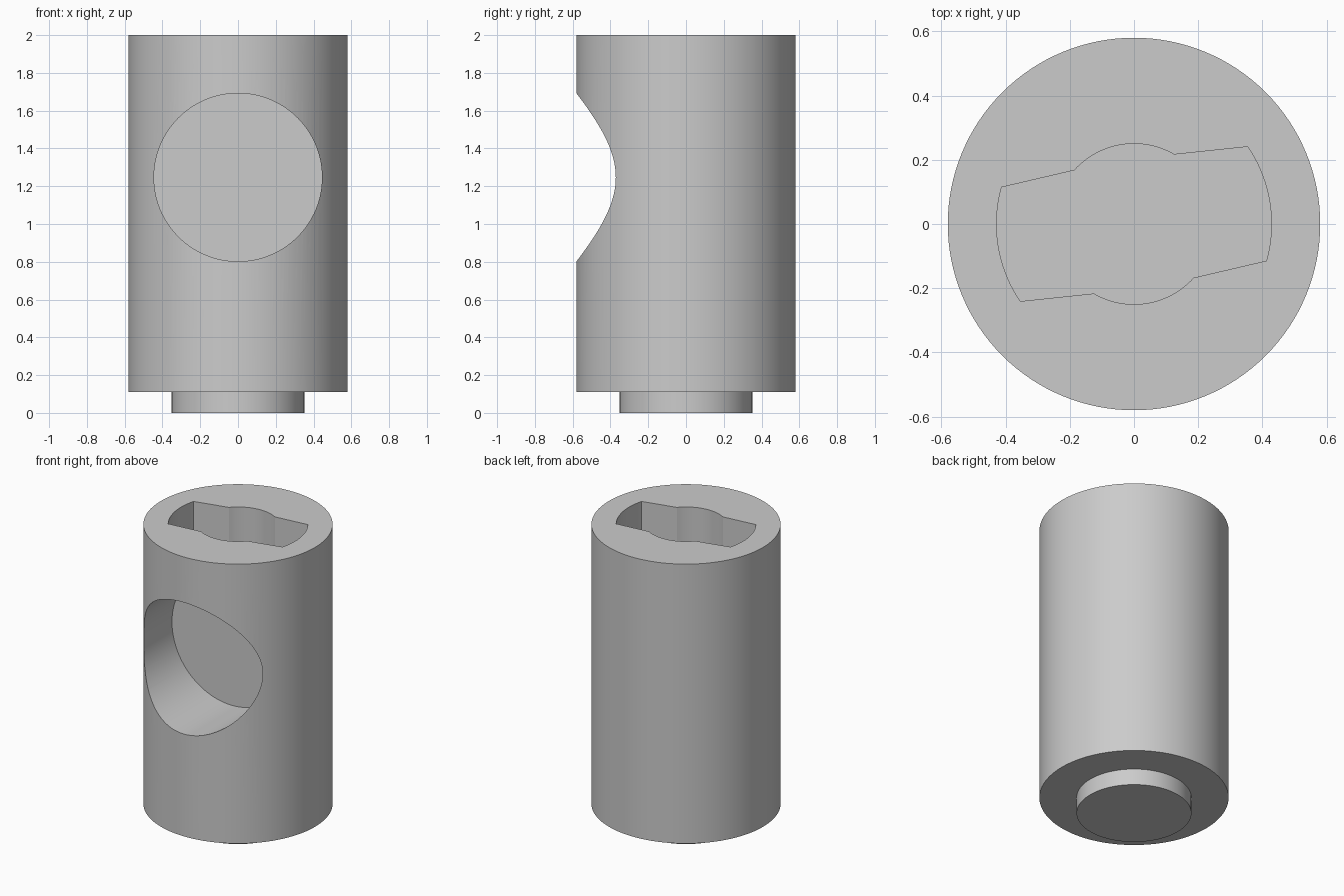
import bpy, bmesh, math
from mathutils import Vector, Matrix

if "Cube" in bpy.data.objects:
    bpy.data.objects.remove(bpy.data.objects["Cube"], do_unlink=True)

RADIUS, BASE, TOP = 0.58, 0.11, 2.0
BORE_R, BORE_Z, BORE_FLOOR = 0.445, 1.247, -0.07
SLOT_FLOOR = 1.74

grey = bpy.data.materials.new("light grey")
grey.use_nodes = True
color = (0.6, 0.6, 0.6, 1)
grey.diffuse_color = color
grey.node_tree.nodes["Principled BSDF"].inputs["Base Color"].default_value = color


def prism(name, outline, height, matrix):
    """Closed outline in the local xy plane, extruded along local z."""
    bm = bmesh.new()
    face = bm.faces.new([bm.verts.new((p[0], p[1], 0)) for p in outline])
    extruded = bmesh.ops.extrude_face_region(bm, geom=[face])
    moved = [v for v in extruded["geom"] if isinstance(v, bmesh.types.BMVert)]
    bmesh.ops.translate(bm, verts=moved, vec=(0, 0, height))
    bmesh.ops.recalc_face_normals(bm, faces=bm.faces)
    bm.transform(matrix)
    mesh = bpy.data.meshes.new(name)
    bm.to_mesh(mesh)
    bm.free()
    mesh.materials.append(grey)
    obj = bpy.data.objects.new(name, mesh)
    bpy.context.collection.objects.link(obj)
    return obj


def arc(radius, start, end, steps):
    """Points on a circle about the origin, angles in degrees."""
    angles = [math.radians(start + (end - start) * i / steps) for i in range(steps + 1)]
    return [(radius * math.cos(a), radius * math.sin(a)) for a in angles]


def circle(radius, steps=128):
    return arc(radius, 0, 360, steps)[:-1]


def select_only(obj):
    bpy.ops.object.select_all(action="DESELECT")
    obj.select_set(True)
    bpy.context.view_layer.objects.active = obj


def cut(target, cutter):
    cutter.hide_render = True
    mod = target.modifiers.new("cut", "BOOLEAN")
    mod.operation = "DIFFERENCE"
    mod.solver = "EXACT"
    mod.object = cutter
    select_only(target)
    bpy.ops.object.modifier_apply(modifier=mod.name)
    bpy.data.objects.remove(cutter, do_unlink=True)


# Main barrel and the round peg beneath it
body = prism("body", circle(RADIUS), TOP - BASE, Matrix.Translation((0, 0, BASE)))
peg = prism("bottom_peg", circle(0.352), BASE + 0.02, Matrix.Identity(4))

# Flat-bottomed round bore in the front
bore = prism("bore_cutter", circle(BORE_R), 1.0,
             Matrix.Translation((0, BORE_FLOOR, BORE_Z)) @ Matrix.Rotation(math.pi / 2, 4, "X"))
cut(body, bore)

# Key slot in the top: two wings around a round hub, the same after a half turn
half = arc(0.428, -15.5, 34.2, 24) + arc(0.25, 60, 138, 24)
slot_outline = half + [(-x, -y) for x, y in half]
slot = prism("slot_cutter", slot_outline, 0.5, Matrix.Translation((0, 0, SLOT_FLOOR)))
cut(body, slot)

for part in (body, peg):
    select_only(part)
    bpy.ops.object.shade_smooth_by_angle(angle=math.radians(20))
